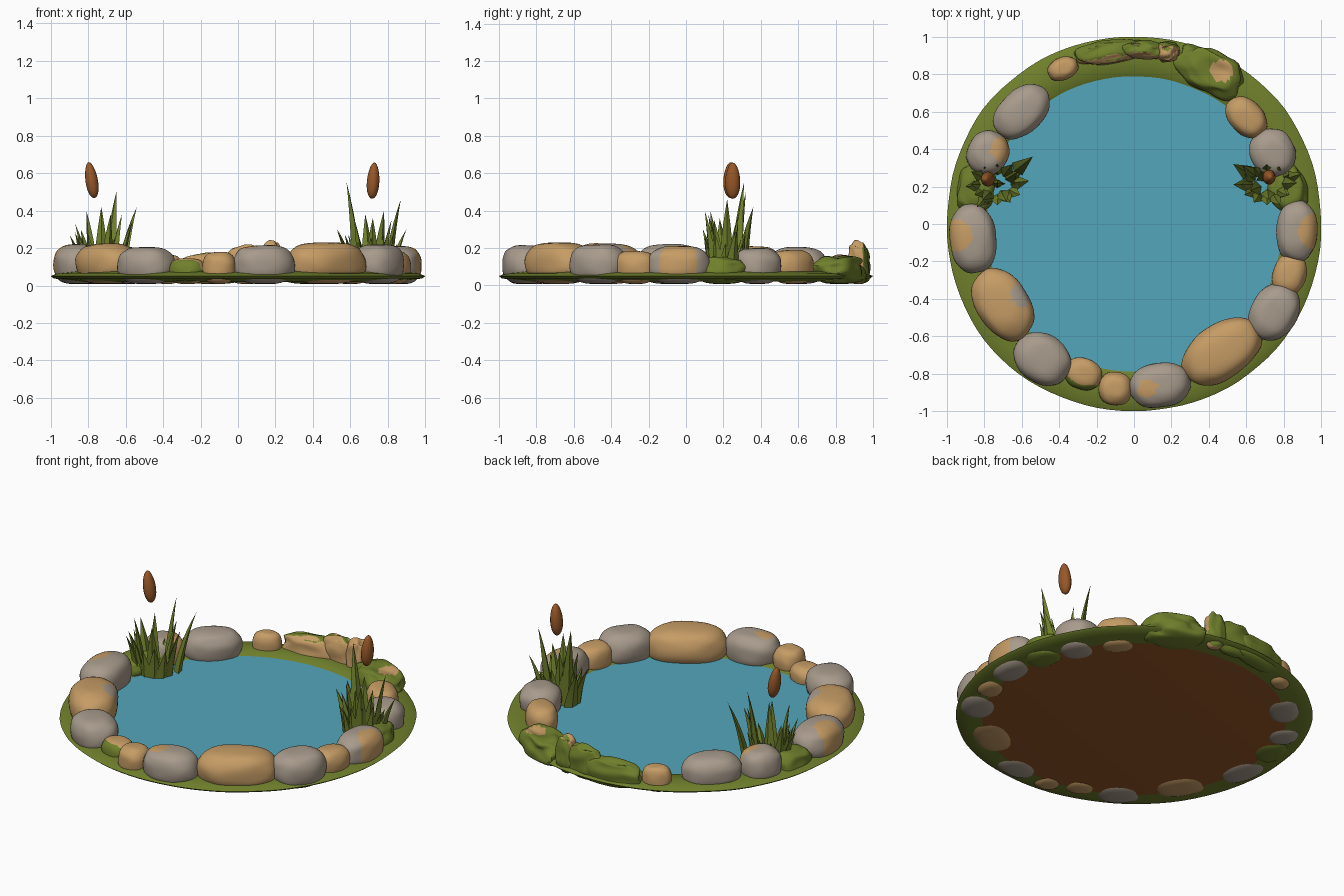
import bpy, bmesh, math, random
from mathutils import Vector, Matrix, noise

if "Cube" in bpy.data.objects:
    bpy.data.objects.remove(bpy.data.objects["Cube"])

random.seed(4)


def material(name, rgb):
    m = bpy.data.materials.new(name)
    lin = [((c / 255 + 0.055) / 1.055) ** 2.4 for c in rgb]
    m.diffuse_color = (*lin, 1)
    m.use_nodes = True
    m.node_tree.nodes["Principled BSDF"].inputs["Base Color"].default_value = m.diffuse_color
    return m


GRASS = material("grass_green", (112, 128, 44))
WATER = material("water_blue", (84, 166, 188))
GREY = material("stone_grey", (168, 155, 140))
TAN = material("stone_tan", (198, 156, 101))
BROWN = material("earth_brown", (152, 88, 40))


def finish(bm, name, mats, angle=50):
    bmesh.ops.recalc_face_normals(bm, faces=bm.faces)
    me = bpy.data.meshes.new(name)
    bm.to_mesh(me)
    bm.free()
    ob = bpy.data.objects.new(name, me)
    bpy.context.collection.objects.link(ob)
    for m in mats:
        me.materials.append(m)
    bpy.ops.object.select_all(action='DESELECT')
    ob.select_set(True)
    bpy.context.view_layer.objects.active = ob
    bpy.ops.object.shade_smooth_by_angle(angle=math.radians(angle))
    return ob


def spow(v, e):
    return math.copysign(abs(v) ** e, v)


# Grassy rim with brown earth underneath: a wobbly lathe
def bank():
    prof = [(0.76, 0.035), (0.80, 0.066), (0.90, 0.074), (0.97, 0.064), (1.0, 0.05),
            (0.985, 0.038), (0.93, 0.03), (0.85, 0.02)]
    n = 96
    bm = bmesh.new()
    rings = []
    for r, z in prof:
        ring = []
        for i in range(n):
            a = 2 * math.pi * i / n
            d = Vector((math.cos(a), math.sin(a), 0))
            w = 0.012 * math.sin(2 * a) ** 2 + 0.006 * noise.noise(d * 4)
            ring.append(bm.verts.new(d * (r + w) + Vector((0, 0, z))))
        rings.append(ring)
    for a, b in zip(rings, rings[1:]):
        for i in range(n):
            bm.faces.new((a[i], a[(i + 1) % n], b[(i + 1) % n], b[i]))
    bottom = bm.faces.new(rings[-1])
    bottom.material_index = 1
    finish(bm, "grass_bank", [GRASS, BROWN])


bank()

# Water surface
bm = bmesh.new()
bmesh.ops.create_cone(bm, cap_ends=True, segments=64, radius1=0.86, radius2=0.86, depth=0.03,
                      matrix=Matrix.Translation((0, 0, 0.042)))
finish(bm, "water", [WATER])


# Rounded boulder lying along the rim; patch = (x, y, r) painted in the second colour,
# rule(d) paints faces by how far they look away from the pond centre
def boulder(name, x, y, lng, wide, top, main, other, patch=None, rule=None, rough=0.05, low=0.008):
    bm = bmesh.new()
    bmesh.ops.create_uvsphere(bm, u_segments=40, v_segments=22, radius=1)
    ang = math.atan2(y, x)
    rot = Matrix.Rotation(ang + math.pi / 2, 3, 'Z')
    for v in bm.verts:
        u, w, h = v.co
        c = math.hypot(u, w)
        t = math.atan2(w, u)
        k = (c ** 0.62 if c > 1e-6 else 0) * (1 + rough * noise.noise(v.co * 1.6 + Vector((x * 9, y * 9, 0))))
        p = Vector((lng * k * spow(math.cos(t), 0.9), wide * k * spow(math.sin(t), 0.9), 0))
        hz = spow(h, 0.85) * (1 + (rough * noise.noise(v.co * 2 + Vector((y * 7, 0, 3))) if h > 0 else 0))
        v.co = rot @ p + Vector((x, y, (top + low) / 2 + hz * (top - low) / 2))
    bm.normal_update()
    out = Vector((math.cos(ang), math.sin(ang), 0))
    for f in bm.faces:
        c = f.calc_center_median()
        hit = patch and math.hypot(c.x - patch[0], c.y - patch[1]) < patch[2] and c.z > 0.06
        if hit or (rule and rule(f.normal.dot(out))):
            f.material_index = 1
    finish(bm, name, [main, other])


stones = [
    (-0.86, -0.08, .185, .125, .22, GREY, TAN, (-0.95, -0.06, .085)),
    (-0.70, -0.43, .205, .14, .225, TAN, GREY, (-0.60, -0.38, .06)),
    (-0.49, -0.72, .16, .13, .205, GREY, TAN, None),
    (-0.10, -0.88, .09, .09, .18, TAN, GREY, None),
    (0.14, -0.86, .165, .12, .215, GREY, TAN, (0.07, -0.88, .05)),
    (0.47, -0.68, .23, .145, .23, TAN, GREY, None),
    (0.75, -0.47, .16, .125, .22, GREY, TAN, None),
    (0.83, -0.27, .115, .09, .185, TAN, GREY, None),
    (0.87, -0.04, .165, .11, .21, GREY, TAN, (0.98, -0.04, .10)),
    (0.74, 0.38, .13, .12, .20, GREY, TAN, None),
    (0.60, 0.57, .125, .09, .19, TAN, GREY, None),
    (-0.38, 0.83, .085, .06, .165, TAN, GREY, None),
    (-0.60, 0.60, .17, .115, .205, GREY, TAN, None),
    (-0.78, 0.38, .12, .11, .21, GREY, TAN, (-0.70, 0.40, .065)),
]
for i, s in enumerate(stones):
    boulder(f"rim_stone_{i + 1}", *s)

# Half-buried stones and grassy mounds
boulder("buried_stone_front", -0.27, -0.80, .10, .085, .145, TAN, GRASS, rule=lambda d: d > 0.45)
inward = lambda d: d < -0.5
boulder("back_mound_left", -0.13, 0.92, .19, .06, .17, GRASS, TAN, rule=inward, rough=.25)
boulder("back_mound_middle", 0.05, 0.93, .12, .05, .21, GRASS, TAN, rule=inward, rough=.25)
boulder("back_stone", 0.18, 0.92, .06, .055, .23, TAN, GRASS, rule=lambda d: d > 0.5, rough=.3)
boulder("back_mound_right", 0.40, 0.82, .19, .115, .155, GRASS, TAN, patch=(0.47, 0.82, .06), rough=.3)
boulder("mound_left", -0.84, 0.19, .14, .10, .15, GRASS, TAN, rough=.2)
boulder("mound_right", 0.82, 0.19, .13, .10, .15, GRASS, TAN, rough=.2)


# Reed clumps: curved tapering blades from a shared base to given tips
def blade(bm, base, tip, width):
    base, tip = Vector(base), Vector(tip)
    mid = Vector((base.x * .72 + tip.x * .28, base.y * .72 + tip.y * .28, base.z * .45 + tip.z * .55))
    d = Vector((tip.x - base.x, tip.y - base.y, 0))
    d = d.normalized() if d.length > .01 else Vector((0, -1, 0))
    side = Vector((-d.y, d.x, 0))
    rings = []
    for i in range(6):
        t = i / 6
        p = base * (1 - t) ** 2 + mid * 2 * t * (1 - t) + tip * t * t
        w = width * (1 - t ** 1.5)
        rings.append([bm.verts.new(p + o) for o in
                      (side * w, d * w * .55, -side * w, -d * w * .55)])
    end = bm.verts.new(tip)
    bm.faces.new(rings[0])
    for a, b in zip(rings, rings[1:]):
        for i in range(4):
            bm.faces.new((a[i], a[(i + 1) % 4], b[(i + 1) % 4], b[i]))
    for i in range(4):
        bm.faces.new((rings[-1][i], rings[-1][(i + 1) % 4], end))


def reeds(name, x, y, tips):
    bm = bmesh.new()
    for tx, ty, tz in tips:
        blade(bm, (x + (tx - x) * .55, y + (ty - y) * .55, .04), (tx, ty, tz), .042)
    for i in range(12):  # short filler leaves
        a = i * 2 * math.pi / 12
        bx, by = x + .09 * math.cos(a), y + .07 * math.sin(a)
        blade(bm, (bx, by, .04), (bx + .05 * math.cos(a), by + .04 * math.sin(a), random.uniform(.21, .29)), .04)
    finish(bm, name, [GRASS], 40)


reeds("reeds_left", -0.73, 0.21, [
    (-0.65, .32, .50), (-0.73, .22, .42), (-0.81, .13, .40), (-0.54, .36, .42), (-0.56, .23, .35),
    (-0.87, .28, .33), (-0.90, .20, .27), (-0.68, .12, .38), (-0.84, .09, .30), (-0.62, .28, .38)])
reeds("reeds_right", 0.71, 0.21, [
    (0.58, .31, .55), (0.87, .22, .46), (0.78, .10, .40), (0.68, .28, .38), (0.62, .18, .36),
    (0.53, .32, .30), (0.90, .27, .30), (0.53, .21, .29), (0.82, .15, .35), (0.72, .13, .36)])


# Cattail heads: tilted spindles with a pointed top
def cattail(name, x, y, z, tilt):
    bm = bmesh.new()
    bmesh.ops.create_uvsphere(bm, u_segments=14, v_segments=14, radius=1)
    for v in bm.verts:
        h = v.co.z
        taper = 1 - .12 * h
        v.co = Vector((v.co.x * .034 * taper, v.co.y * .04 * taper, h * .097))
    bmesh.ops.transform(bm, verts=bm.verts, matrix=Matrix.Translation((x, y, z)) @ Matrix.Rotation(tilt, 4, 'Y'))
    finish(bm, name, [BROWN])


cattail("cattail_left", -0.782, 0.24, 0.563, -0.16)
cattail("cattail_right", 0.722, 0.25, 0.56, 0.07)
